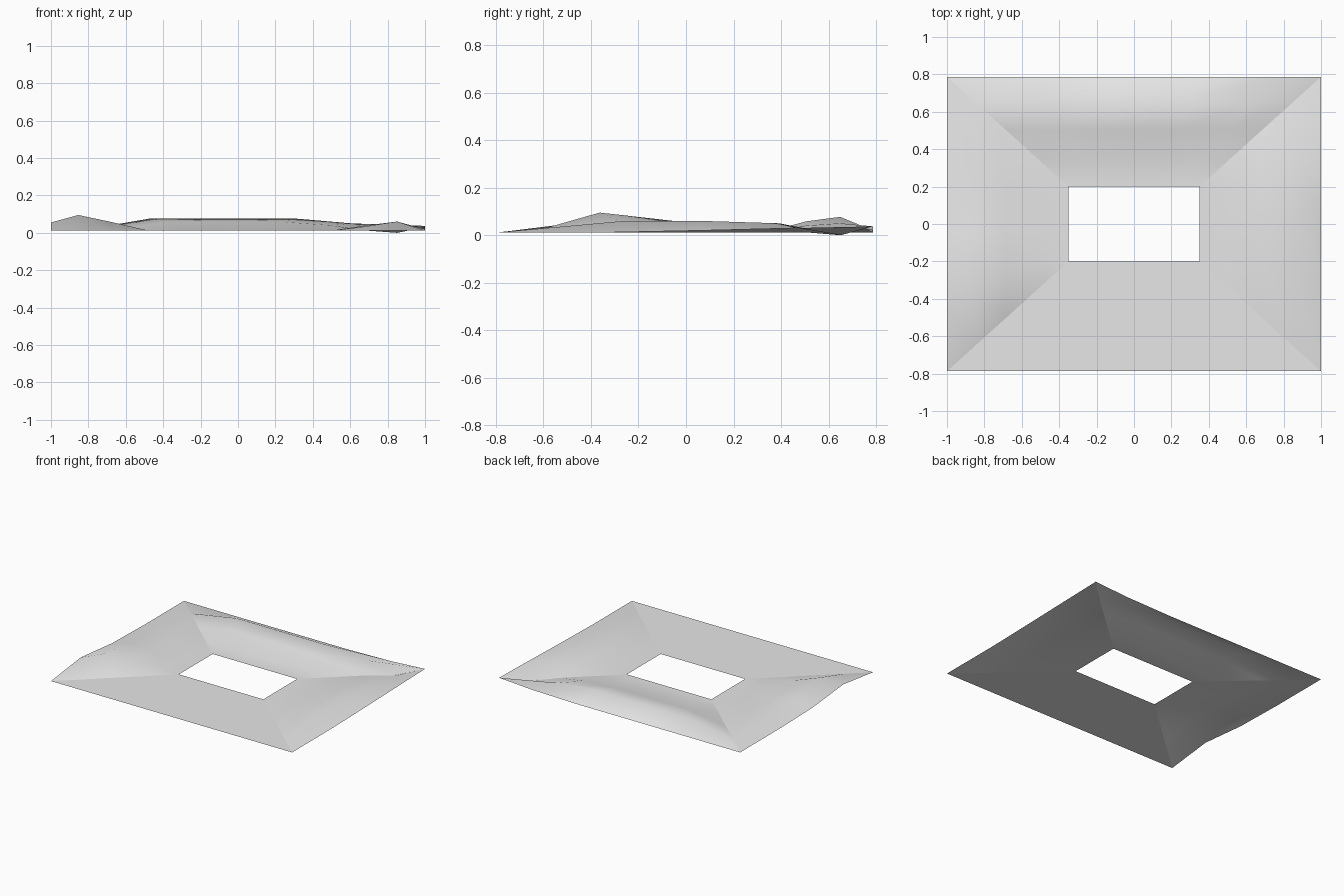
import bpy
from mathutils import Vector

cube = bpy.data.objects.get("Cube")
if cube:
    bpy.data.objects.remove(cube, do_unlink=True)

grey = bpy.data.materials.new("pale_grey_ground")
grey.use_nodes = True
grey.diffuse_color = (0.8, 0.8, 0.8, 1)
grey.node_tree.nodes["Principled BSDF"].inputs["Base Color"].default_value = (0.8, 0.8, 0.8, 1)

OUTER = Vector((1, 0.787))
INNER = Vector((0.35, 0.2))
BASE = 0.012


def side(name, start, end, columns, rows):
    """Trapezoid strip between two corners; rows are (inward fraction, heights)."""
    verts, faces = [], []
    n = len(columns)
    for inward, heights in rows:
        half = OUTER.lerp(INNER, inward)
        a = Vector((start[0] * half.x, start[1] * half.y))
        b = Vector((end[0] * half.x, end[1] * half.y))
        for t, z in zip(columns, heights):
            p = a.lerp(b, t)
            verts.append((p.x, p.y, z))
    for r in range(len(rows) - 1):
        for c in range(n - 1):
            i = r * n + c
            faces.append((i, i + 1, i + n + 1, i + n))
    mesh = bpy.data.meshes.new(name)
    mesh.from_pydata(verts, [], faces)
    mesh.materials.append(grey)
    mesh.shade_smooth()
    obj = bpy.data.objects.new(name, mesh)
    bpy.context.collection.objects.link(obj)


B = BASE
# Flat front ground
side("front_ground", (-1, -1), (1, -1), [0, 1], [(0, [B, B]), (1, [B, B])])

# Right-hand bank with a low ridge and a lifted back corner
side("left_bank", (1, -1), (1, 1), [0, 0.3, 0.55, 0.8, 1], [
    (0, [B, B, 0.02, 0.03, 0.037]),
    (0.23, [B, 0.06, 0.06, 0.05, 0]),
    (0.48, [B, 0.035, 0.04, 0.035, B]),
    (0.77, [B] * 5),
    (1, [B] * 5)])

# Long back ridge
side("back_ridge", (1, 1), (-1, 1), [0, 0.14, 0.325, 0.55, 0.775, 1], [
    (0, [0.037, 0.02, B, B, B, B]),
    (0.235, [0, 0.05, 0.077, 0.077, 0.077, B]),
    (0.48, [B, 0.04, 0.058, 0.058, 0.058, B]),
    (0.77, [B] * 6),
    (1, [B] * 6)])

# Opposite bank with the highest mound near the front
side("right_mound", (-1, 1), (-1, -1), [0, 0.3, 0.54, 0.777, 1], [
    (0, [B, B, 0.02, 0.055, B]),
    (0.225, [B, 0.05, 0.06, 0.095, B]),
    (0.48, [B, 0.035, 0.035, 0.06, B]),
    (0.8, [B] * 5),
    (1, [B] * 5)])
